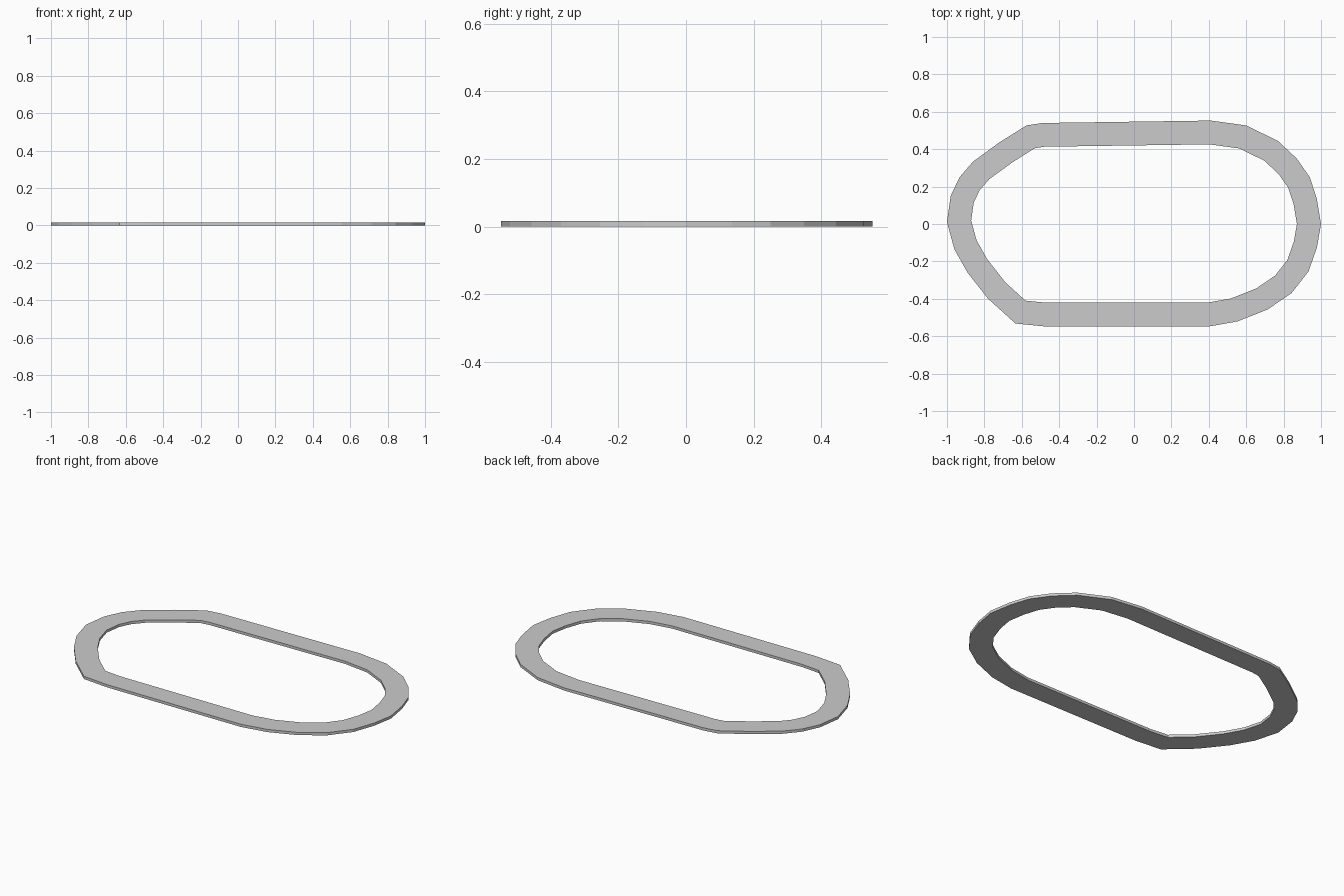
import bpy, bmesh
from mathutils import Vector

if "Cube" in bpy.data.objects:
    bpy.data.objects.remove(bpy.data.objects["Cube"])

WIDTH, HEIGHT = 0.127, 0.016

# Outer outline of the track, counter-clockwise from the lower straight
OUTLINE = [
    (-0.473, -0.548), (0.40, -0.548), (0.553, -0.521), (0.714, -0.457),
    (0.842, -0.37), (0.933, -0.254), (0.978, -0.126), (1.0, 0.0),
    (0.977, 0.136), (0.94, 0.25), (0.87, 0.35), (0.77, 0.444),
    (0.60, 0.527), (0.41, 0.553), (-0.49, 0.54), (-0.575, 0.527),
    (-0.72, 0.436), (-0.86, 0.334), (-0.933, 0.25), (-0.98, 0.15),
    (-1.0, 0.01), (-0.96, -0.136), (-0.89, -0.26), (-0.78, -0.40),
    (-0.634, -0.532),
]


def inset(points, distance):
    """Mitred inward offset of a counter-clockwise outline."""
    pts = [Vector(p) for p in points]
    result = []
    for i, p in enumerate(pts):
        before = (p - pts[i - 1]).normalized()
        after = (pts[(i + 1) % len(pts)] - p).normalized()
        n1, n2 = Vector((-before.y, before.x)), Vector((-after.y, after.x))
        result.append(p + (n1 + n2) * distance / (1 + n1.dot(n2)))
    return result


# Flat oval track: four rings joined by quads around the loop
bm = bmesh.new()
inner = inset(OUTLINE, WIDTH)
rings = [[bm.verts.new((p[0], p[1], z)) for p in pts]
         for pts, z in ((OUTLINE, 0), (OUTLINE, HEIGHT), (inner, HEIGHT), (inner, 0))]
count = len(OUTLINE)
for r in range(4):
    a, b = rings[r], rings[(r + 1) % 4]
    for i in range(count):
        j = (i + 1) % count
        bm.faces.new((a[i], a[j], b[j], b[i]))
bmesh.ops.recalc_face_normals(bm, faces=bm.faces)
mesh = bpy.data.meshes.new("oval_track")
bm.to_mesh(mesh)
bm.free()
track = bpy.data.objects.new("oval_track", mesh)
bpy.context.collection.objects.link(track)
